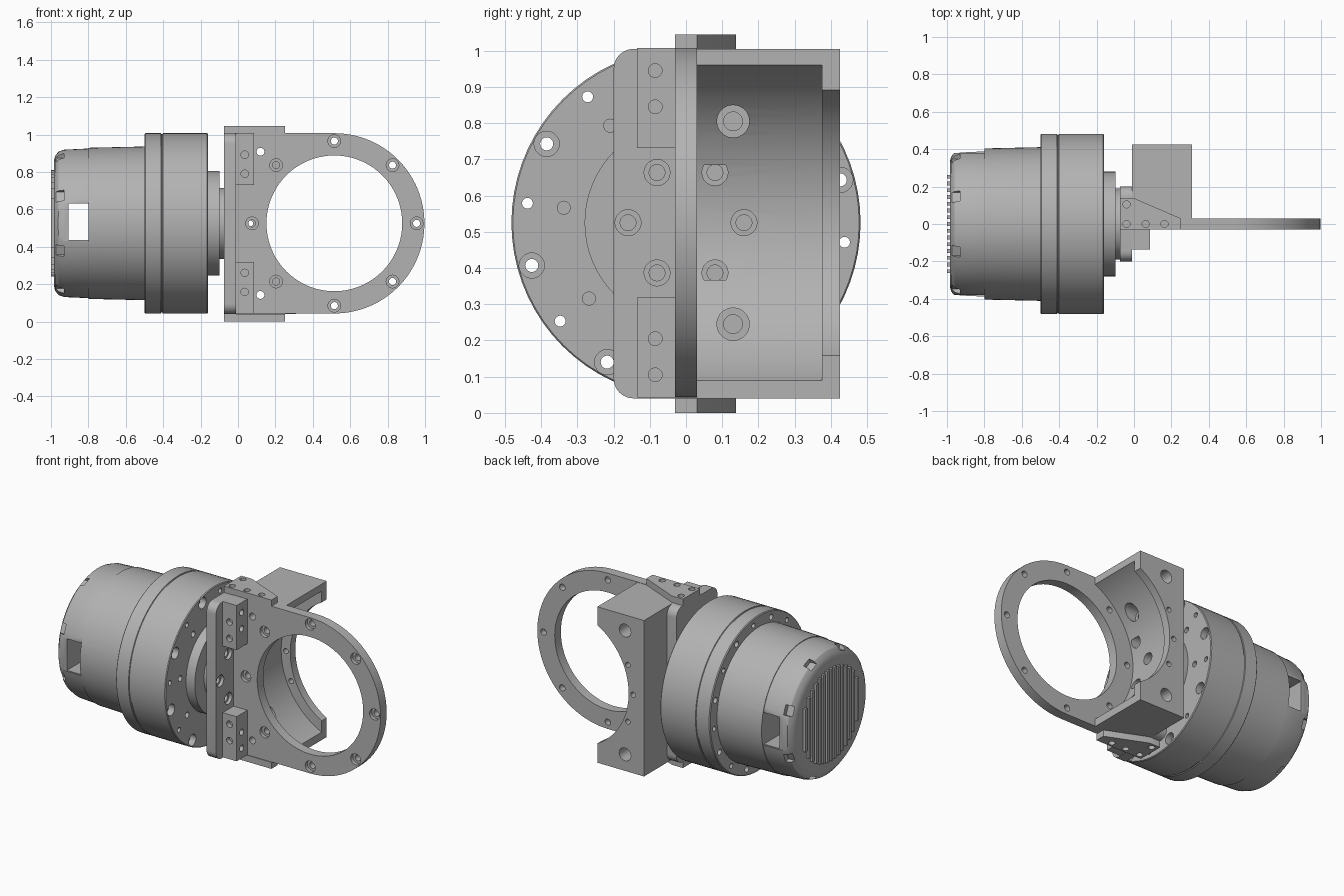
import bpy, bmesh
from math import sin, cos, pi, radians, sqrt
from mathutils import Matrix, Vector

if "Cube" in bpy.data.objects:
    bpy.data.objects.remove(bpy.data.objects["Cube"])

grey = bpy.data.materials.new("machined grey")
grey.use_nodes = True
grey.diffuse_color = (0.45, 0.45, 0.45, 1)
grey.node_tree.nodes["Principled BSDF"].inputs["Base Color"].default_value = grey.diffuse_color

X, Y, Z = 0, 1, 2
MID = 0.525           # height of the motor shaft and the ring centre
RING = (0.515, MID)   # ring centre in x, z
R = 0.482             # outer radius of drum and ring


def place(axis, along, uv):
    co = list(uv)
    co.insert(axis, along)
    return Vector(co)


def prism(bm, pts, axis, lo, hi):
    a, b = [[bm.verts.new(place(axis, h, p)) for p in pts] for h in (lo, hi)]
    n = len(pts)
    faces = [bm.faces.new(a), bm.faces.new(b)]
    faces += [bm.faces.new((a[i], a[(i + 1) % n], b[(i + 1) % n], b[i])) for i in range(n)]
    bmesh.ops.recalc_face_normals(bm, faces=faces)


def lathe(bm, profile, axis, centre, n=20):
    """Closed solid of stacked rings: profile holds (position, radius)."""
    rings = [[bm.verts.new(place(axis, h, (centre[0] + r * cos(2 * pi * i / n),
                                           centre[1] + r * sin(2 * pi * i / n))))
              for i in range(n)] for h, r in profile]
    faces = [bm.faces.new(rings[0]), bm.faces.new(rings[-1])]
    for a, b in zip(rings, rings[1:]):
        faces += [bm.faces.new((a[i], a[(i + 1) % n], b[(i + 1) % n], b[i])) for i in range(n)]
    bmesh.ops.recalc_face_normals(bm, faces=faces)


def box(bm, lo, hi, turn=Matrix()):
    lo, hi = Vector(lo), Vector(hi)
    m = turn @ Matrix.Translation((lo + hi) / 2) @ Matrix.Diagonal((*(hi - lo), 1))
    bmesh.ops.create_cube(bm, size=1, matrix=m)


def make(name, bm):
    me = bpy.data.meshes.new(name)
    bm.to_mesh(me)
    bm.free()
    me.materials.append(grey)
    ob = bpy.data.objects.new(name, me)
    bpy.context.collection.objects.link(ob)
    return ob


def cut(ob, bm):
    tool = make("cutter", bm)
    tool.hide_render = True
    mod = ob.modifiers.new("cut", "BOOLEAN")
    mod.operation, mod.solver, mod.object = "DIFFERENCE", "EXACT", tool
    mod.use_self = True
    bpy.context.view_layer.update()
    me = bpy.data.meshes.new_from_object(ob.evaluated_get(bpy.context.evaluated_depsgraph_get()))
    ob.modifiers.clear()
    ob.data = me
    bpy.data.objects.remove(tool)


def polar(centre, r, deg):
    return centre[0] + r * cos(radians(deg)), centre[1] + r * sin(radians(deg))


def rounded(u0, u1, v0, v1, r):
    corners = [(u1 - r, v1 - r, 0), (u0 + r, v1 - r, 90), (u0 + r, v0 + r, 180), (u1 - r, v0 + r, 270)]
    return [polar((u, v), r, a + s) for u, v, a in corners for s in range(0, 91, 15)]


SHAFT = (0, MID)

# Motor can with rounded end
bm = bmesh.new()
lathe(bm, [(-0.985, 0.33), (-0.978, 0.36), (-0.96, 0.383), (-0.93, 0.394), (-0.8, 0.4),
           (-0.8, 0.404), (-0.49, 0.411)], X, SHAFT, 72)
can = make("motor_can", bm)
bm = bmesh.new()
box(bm, (-0.905, -0.6, 0.435), (-0.8, 0.6, 0.63))         # side window
for s in (-1, 1):                                         # flat socket recess
    box(bm, (-0.975, s * 0.49 - 0.11, 0.43), (-0.8, s * 0.49 + 0.11, 0.71))
for k in range(8):                                        # rim notches
    turn = Matrix.Translation((0, 0, MID)) @ Matrix.Rotation(radians(22.5 + 45 * k), 4, "X")
    box(bm, (-1.05, 0.365, -0.03), (-0.93, 0.45, 0.03), turn)
cut(can, bm)

# Cooling grille slats
bm = bmesh.new()
for k in range(-7, 8):
    y = k * 0.036
    h = sqrt(0.285 ** 2 - y * y)
    box(bm, (-1, y - 0.01, MID - h), (-0.98, y + 0.01, MID + h))
make("grille_slats", bm)

# Gear drum with seam and bolt holes
bm = bmesh.new()
lathe(bm, [(-0.5, R - 0.005), (-0.495, R), (-0.412, R), (-0.41, R - 0.005), (-0.404, R - 0.005),
           (-0.402, R), (-0.165, R), (-0.16, R - 0.004)], X, SHAFT, 72)
drum = make("gear_drum", bm)
bm = bmesh.new()
for k in range(8):
    a = 15.5 + 45 * k
    lathe(bm, [(-0.6, 0.018), (-0.2, 0.018), (-0.2, 0.035), (-0.1, 0.035)], X, polar(SHAFT, 0.442, a))
    lathe(bm, [(-0.6, 0.015), (-0.1, 0.015)], X, polar(SHAFT, 0.441, a - 22.5))
    lathe(bm, [(-0.22, 0.018), (-0.1, 0.018)], X, polar(SHAFT, 0.34, a - 22.5))
cut(drum, bm)

# Output hub
bm = bmesh.new()
lathe(bm, [(-0.17, 0.28), (-0.1, 0.28), (-0.1, 0.19), (-0.07, 0.19)], X, SHAFT, 64)
make("output_hub", bm)


def mount_holes(bm):
    for k in range(6):
        lathe(bm, [(-0.2, 0.022), (-0.03, 0.022), (-0.03, 0.036), (0.06, 0.036)], X,
              polar(SHAFT, 0.16, 60 * k))
    for z in (0.245, 0.805):
        lathe(bm, [(-0.2, 0.026), (0.06, 0.026), (0.06, 0.045), (0.3, 0.045)], X, (0.13, z))


# Upright mounting plate
bm = bmesh.new()
prism(bm, rounded(-0.2, 0.2, 0.04, 1.005, 0.055), X, -0.075, -0.01)
plate = make("mounting_plate", bm)
bm = bmesh.new()
mount_holes(bm)
cut(plate, bm)

# Ring plate with round end
bm = bmesh.new()
arc = [polar(RING, R, a) for a in range(-90, 91, 5)]
prism(bm, arc + [(-0.015, MID + R), (-0.015, MID - R)], Y, -0.03, 0.03)
ring = make("ring_plate", bm)
bm = bmesh.new()
lathe(bm, [(-0.1, 0.363), (0.1, 0.363)], Y, RING, 72)
for k in range(8):
    lathe(bm, [(-0.1, 0.034), (-0.008, 0.034), (-0.008, 0.019), (0.1, 0.019)], Y,
          polar(RING, 0.44, 45 * k))
for z in (0.142, 0.908):
    lathe(bm, [(-0.1, 0.021), (0.1, 0.021)], Y, (0.12, z))
cut(ring, bm)

# Cradle block with bored seat and end lip
bm = bmesh.new()
box(bm, (-0.01, 0.03, 0.04), (0.31, 0.425, 1.005))
cradle = make("cradle_block", bm)
bm = bmesh.new()
lathe(bm, [(-0.1, R), (0.375, R), (0.375, 0.42), (0.6, 0.42)], Y, RING, 96)
cut(cradle, bm)
bm = bmesh.new()
mount_holes(bm)
for a in (157, 180, 203):
    lathe(bm, [(0.3, 0.016), (0.6, 0.016)], Y, polar(RING, 0.45, a))
for z in (0.142, 0.908):
    lathe(bm, [(-0.1, 0.04), (0.6, 0.04)], Y, (0.12, z))
cut(cradle, bm)

# Front clamp blocks and side gussets, upper and lower
for side, s in (("upper", 1), ("lower", -1)):
    zc = MID + s * 0.344
    bm = bmesh.new()
    box(bm, (-0.015, -0.135, zc - 0.138), (0.085, -0.03, zc + 0.138))
    clamp = make(side + "_clamp_block", bm)
    bm = bmesh.new()
    for d in (0.32, 0.42):
        lathe(bm, [(0.06, 0.019), (0.2, 0.019)], X, (-0.085, MID + s * d))
    for d in (0.265, 0.367):
        lathe(bm, [(-0.2, 0.02), (-0.105, 0.02)], Y, (0.036, MID + s * d))
    cut(clamp, bm)

    lo, hi = (1.005, 1.045) if s > 0 else (0, 0.04)
    bm = bmesh.new()
    prism(bm, [(-0.075, -0.03), (0.25, -0.03), (0.25, 0.03), (0, 0.138), (-0.075, 0.138)], Z, lo, hi)
    gusset = make(side + "_gusset", bm)
    bm = bmesh.new()
    for p in ((-0.04, 0), (0.062, 0), (0.163, 0), (-0.04, 0.105)):
        lathe(bm, [(lo - 0.1, 0.019), (hi + 0.1, 0.019)], Z, p)
    cut(gusset, bm)

# Smooth round walls, keep machined edges crisp
bpy.ops.object.select_all(action="DESELECT")
for ob in bpy.context.collection.objects:
    if ob.type == "MESH":
        ob.select_set(True)
        bpy.context.view_layer.objects.active = ob
bpy.ops.object.shade_smooth_by_angle(angle=radians(30))
